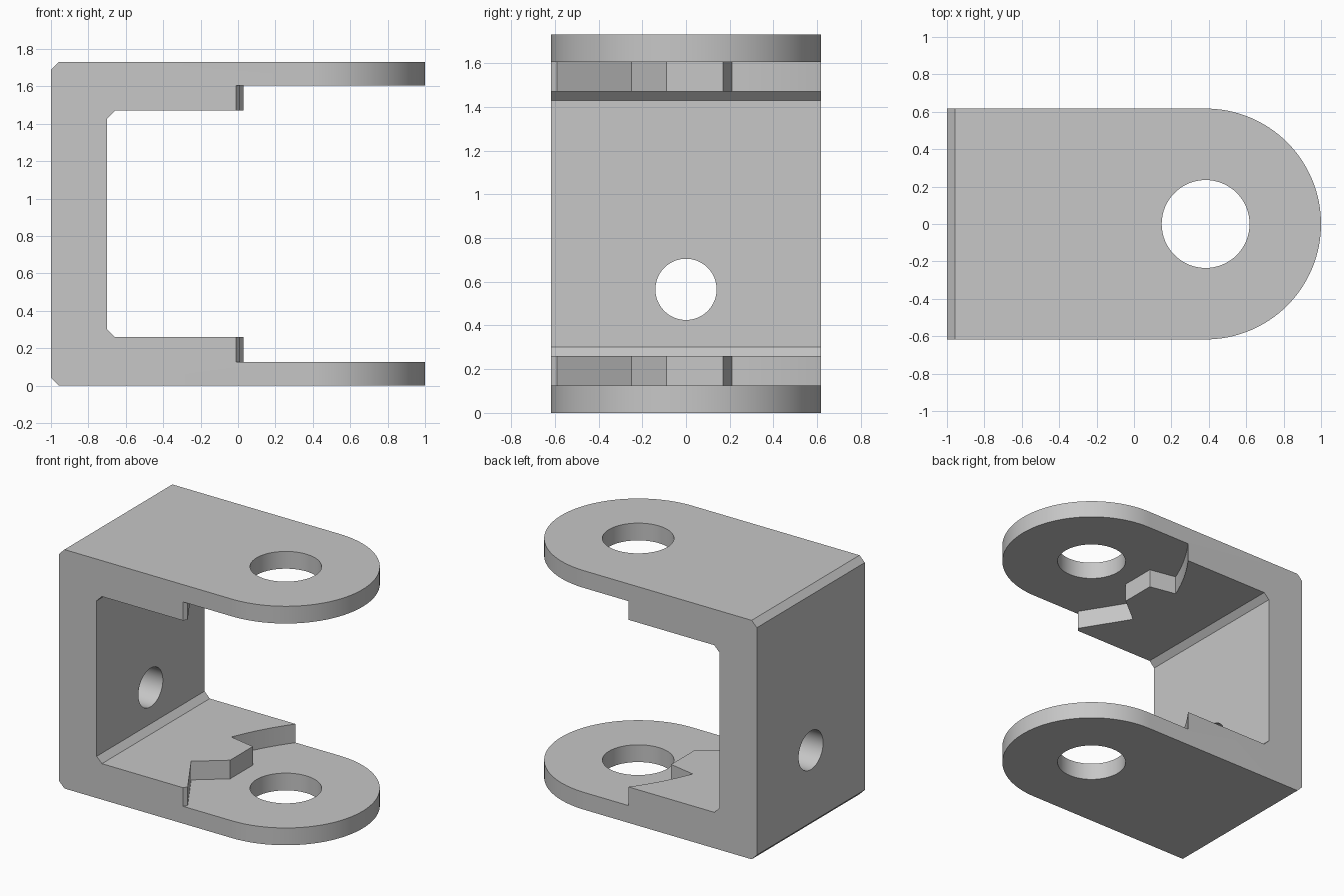
import bpy, bmesh
from math import sin, cos, pi
from mathutils import Vector

if "Cube" in bpy.data.objects:
    bpy.data.objects.remove(bpy.data.objects["Cube"], do_unlink=True)

HEIGHT = 1.73      # overall height
HALF_W = 0.617     # half of the depth
PLATE = 0.125      # thin tongue thickness
ARM = 0.26         # thick arm thickness
WALL = -0.70       # inner face of the rear wall
CH = 0.042         # chamfer size
EYE_X = 1 - HALF_W # centre of the rounded ends


def prism(name, outline, lo, hi, place):
    """Extrude a 2D outline between lo and hi; place maps (u, v, w) to 3D."""
    bm = bmesh.new()
    low = [bm.verts.new(place(u, v, lo)) for u, v in outline]
    high = [bm.verts.new(place(u, v, hi)) for u, v in outline]
    bm.faces.new(low)
    bm.faces.new(high)
    n = len(outline)
    for i in range(n):
        j = (i + 1) % n
        bm.faces.new((low[i], low[j], high[j], high[i]))
    bmesh.ops.recalc_face_normals(bm, faces=bm.faces)
    mesh = bpy.data.meshes.new(name)
    bm.to_mesh(mesh)
    bm.free()
    obj = bpy.data.objects.new(name, mesh)
    bpy.context.collection.objects.link(obj)
    return obj


def along_x(u, v, w): return Vector((w, u, v))
def along_y(u, v, w): return Vector((u, w, v))
def along_z(u, v, w): return Vector((u, v, w))


def arc(cx, cy, r, start, end, n):
    return [(cx + r * cos(start + (end - start) * i / n),
             cy + r * sin(start + (end - start) * i / n)) for i in range(n + 1)]


def circle(cx, cy, r, n=64):
    return arc(cx, cy, r, 0, 2 * pi, n)[:-1]


def bow(a, b, sag, n=8):
    """Shallow curve from a to b, bulging to the left of the direction."""
    a, b = Vector(a), Vector(b)
    side = Vector((a.y - b.y, b.x - a.x)).normalized()
    return [tuple(a.lerp(b, i / n) + side * sag * 4 * (i / n) * (1 - i / n))
            for i in range(n + 1)]


# Chamfered U profile, lower half mirrored to the upper half
lower = [(WALL, ARM + CH), (WALL + CH, ARM), (1.2, ARM), (1.2, 0),
         (-1 + CH, 0), (-1, CH)]
upper = [(x, HEIGHT - z) for x, z in reversed(lower)]
bracket = prism("clevis_bracket", lower + upper, -0.8, 0.8, along_y)

# Rounded plan outline
plan = [(-1.3, -HALF_W)] + arc(EYE_X, 0, HALF_W, -pi / 2, pi / 2, 64) + [(-1.3, HALF_W)]
outline_cutter = prism("outline_cutter", plan, -0.2, 2, along_z)

# Notched step between the thick arms and the thin tongues
step = [(-0.01, -0.7), (-0.01, -HALF_W), (0.01, -0.59), (-0.2, -0.25),
        (0, -0.09), (0, 0.17)]
step += bow((-0.2, 0.21), (0.03, HALF_W), 0.015)
step += [(0.03, 0.7), (1.3, 0.7), (1.3, -0.7)]
step_cutter = prism("step_cutter", step, PLATE, HEIGHT - PLATE, along_z)

# Pin holes through the tongues and the bolt hole through the wall
pin_cutter = prism("pin_hole_cutter", circle(EYE_X, 0, 0.235), -0.2, 2, along_z)
bolt_cutter = prism("bolt_hole_cutter", circle(0, 0.565, 0.14), -1.2, -0.5, along_x)

bpy.ops.object.select_all(action='DESELECT')
bpy.context.view_layer.objects.active = bracket
bracket.select_set(True)
for cutter, operation in ((outline_cutter, 'INTERSECT'), (step_cutter, 'DIFFERENCE'),
                          (pin_cutter, 'DIFFERENCE'), (bolt_cutter, 'DIFFERENCE')):
    cutter.hide_render = True
    mod = bracket.modifiers.new(cutter.name, 'BOOLEAN')
    mod.operation = operation
    mod.solver = 'EXACT'
    mod.object = cutter
    bpy.ops.object.modifier_apply(modifier=mod.name)
    bpy.data.objects.remove(cutter, do_unlink=True)

# Plain grey metal
grey = bpy.data.materials.new("plain_grey")
grey.use_nodes = True
colour = (0.57, 0.57, 0.57, 1)
grey.diffuse_color = colour
grey.node_tree.nodes["Principled BSDF"].inputs["Base Color"].default_value = colour
bracket.data.materials.clear()
bracket.data.materials.append(grey)
bpy.ops.object.shade_smooth_by_angle(angle=pi / 9)
